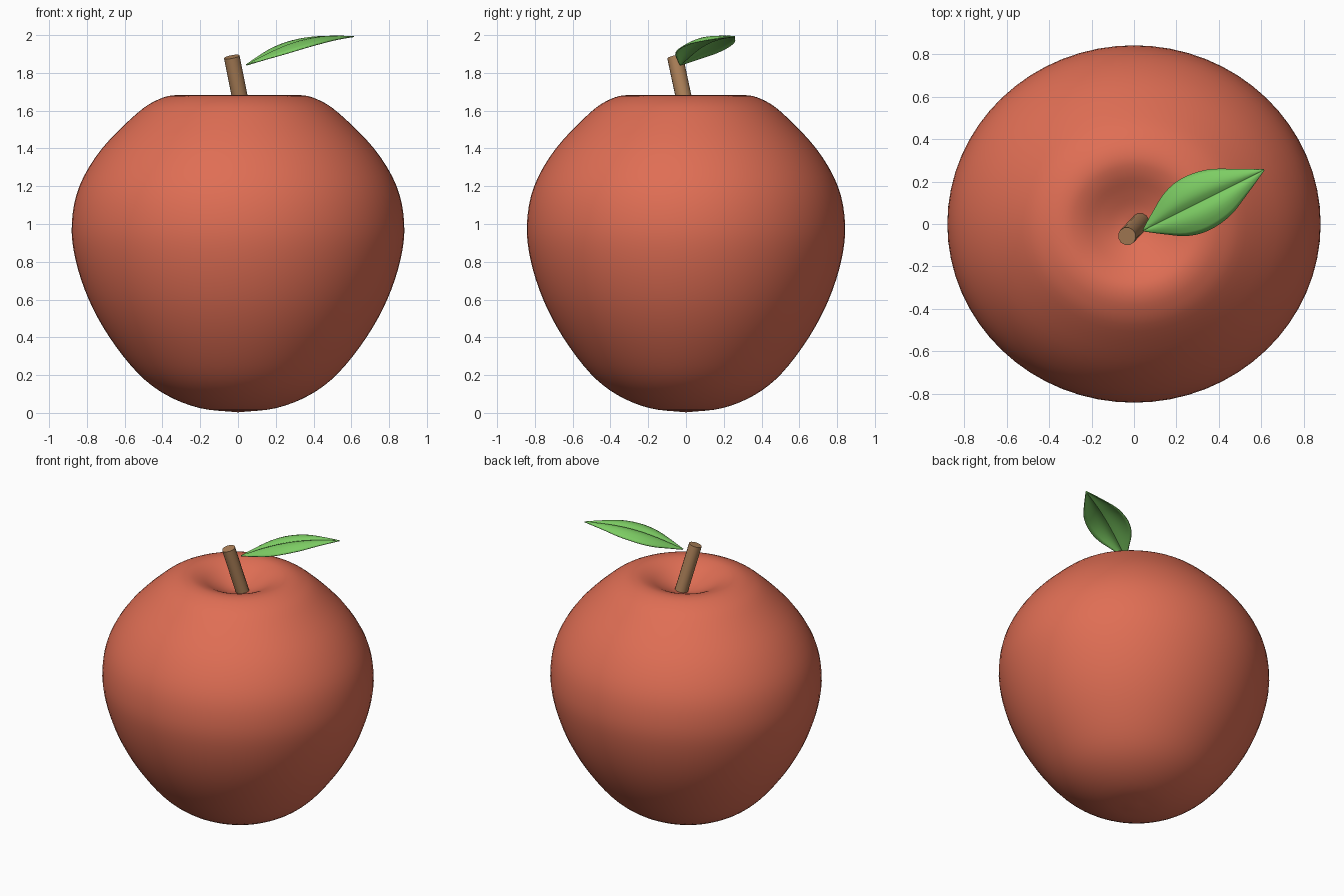
import bpy, bmesh, math
from mathutils import Vector

if "Cube" in bpy.data.objects:
    bpy.data.objects.remove(bpy.data.objects["Cube"])


def material(name, rgb):
    m = bpy.data.materials.new(name)
    m.diffuse_color = (*rgb, 1)
    m.use_nodes = True
    m.node_tree.nodes["Principled BSDF"].inputs["Base Color"].default_value = m.diffuse_color
    return m


def make_object(name, bm, mat, smooth_angle=60):
    bmesh.ops.recalc_face_normals(bm, faces=bm.faces)
    mesh = bpy.data.meshes.new(name)
    bm.to_mesh(mesh)
    bm.free()
    mesh.materials.append(mat)
    ob = bpy.data.objects.new(name, mesh)
    bpy.context.collection.objects.link(ob)
    bpy.ops.object.select_all(action='DESELECT')
    ob.select_set(True)
    bpy.context.view_layer.objects.active = ob
    bpy.ops.object.shade_smooth_by_angle(angle=math.radians(smooth_angle))
    return ob


def spline(pts, steps):
    """Catmull-Rom curve through profile points."""
    p = [Vector(q) for q in pts]
    p = [2 * p[0] - p[1]] + p + [2 * p[-1] - p[-2]]
    out = []
    for i in range(1, len(p) - 2):
        a, b, c, d = p[i - 1:i + 3]
        for k in range(steps):
            t = k / steps
            out.append(0.5 * (2 * b + (c - a) * t + (2 * a - 5 * b + 4 * c - d) * t * t
                              + (3 * b - a - 3 * c + d) * t ** 3))
    return out + [p[-2]]


red = material("apple red", (0.74, 0.156, 0.089))
brown = material("stem brown", (0.41, 0.216, 0.098))
green = material("leaf green", (0.205, 0.61, 0.127))

# Fruit body: turned profile with a dimple at the top, slightly narrower in depth
profile = [(0, 0.003), (0.2, 0.025), (0.38, 0.095), (0.53, 0.21), (0.68, 0.40),
           (0.79, 0.60), (0.86, 0.81), (0.88, 1.0), (0.84, 1.2), (0.72, 1.4),
           (0.53, 1.59), (0.42, 1.66), (0.33, 1.682), (0.25, 1.665),
           (0.16, 1.62), (0.08, 1.585), (0, 1.565)]
bm = bmesh.new()
verts = [bm.verts.new((max(r, 0), 0, z)) for r, z in spline(profile, 4)]
edges = [bm.edges.new(pair) for pair in zip(verts, verts[1:])]
bmesh.ops.spin(bm, geom=verts + edges, cent=(0, 0, 0), axis=(0, 0, 1),
               angle=math.tau, steps=64, use_merge=True)
bmesh.ops.remove_doubles(bm, verts=bm.verts, dist=0.0005)
bmesh.ops.scale(bm, verts=bm.verts, vec=(1, 0.957, 1))
make_object("fruit_body", bm, red)

# Stem: leaning cylinder standing in the dimple
foot, top = Vector((0.04, 0.02, 1.52)), Vector((-0.033, -0.058, 1.885))
axis = top - foot
bm = bmesh.new()
bmesh.ops.create_cone(bm, cap_ends=True, segments=12, radius1=0.043, radius2=0.043,
                      depth=axis.length)
stem = make_object("stem", bm, brown, 40)
stem.location = (foot + top) / 2
stem.rotation_mode = 'QUATERNION'
stem.rotation_quaternion = axis.to_track_quat('Z', 'Y')

# Leaf: arched blade with two gently puffed halves and a groove along the middle
base, tip = Vector((0.045, -0.03, 1.842)), Vector((0.613, 0.255, 1.992))
side = Vector((-(tip - base).y, (tip - base).x, 0)).normalized()
half_width = spline([(0, 0.004), (0.12, 0.056), (0.27, 0.114), (0.43, 0.137),
                     (0.62, 0.121), (0.8, 0.068), (1, 0.002)], 4)
across = 12
bm = bmesh.new()
rows = []
for t, w in half_width:
    centre = base.lerp(tip, t) + Vector((0, 0, 0.036 * math.sin(math.pi * t)))
    row = []
    for j in range(across + 1):
        s = 2 * j / across - 1
        puff = w * (0.17 * math.sin(math.pi * abs(s) ** 0.8) - 0.08 * s * s)
        row.append(bm.verts.new(centre + side * (s * w) + Vector((0, 0, puff))))
    rows.append(row)
for a, b in zip(rows, rows[1:]):
    for j in range(across):
        bm.faces.new((a[j], b[j], b[j + 1], a[j + 1]))
leaf = make_object("leaf", bm, green)
thick = leaf.modifiers.new("thickness", 'SOLIDIFY')
thick.thickness = 0.006
thick.offset = 0
